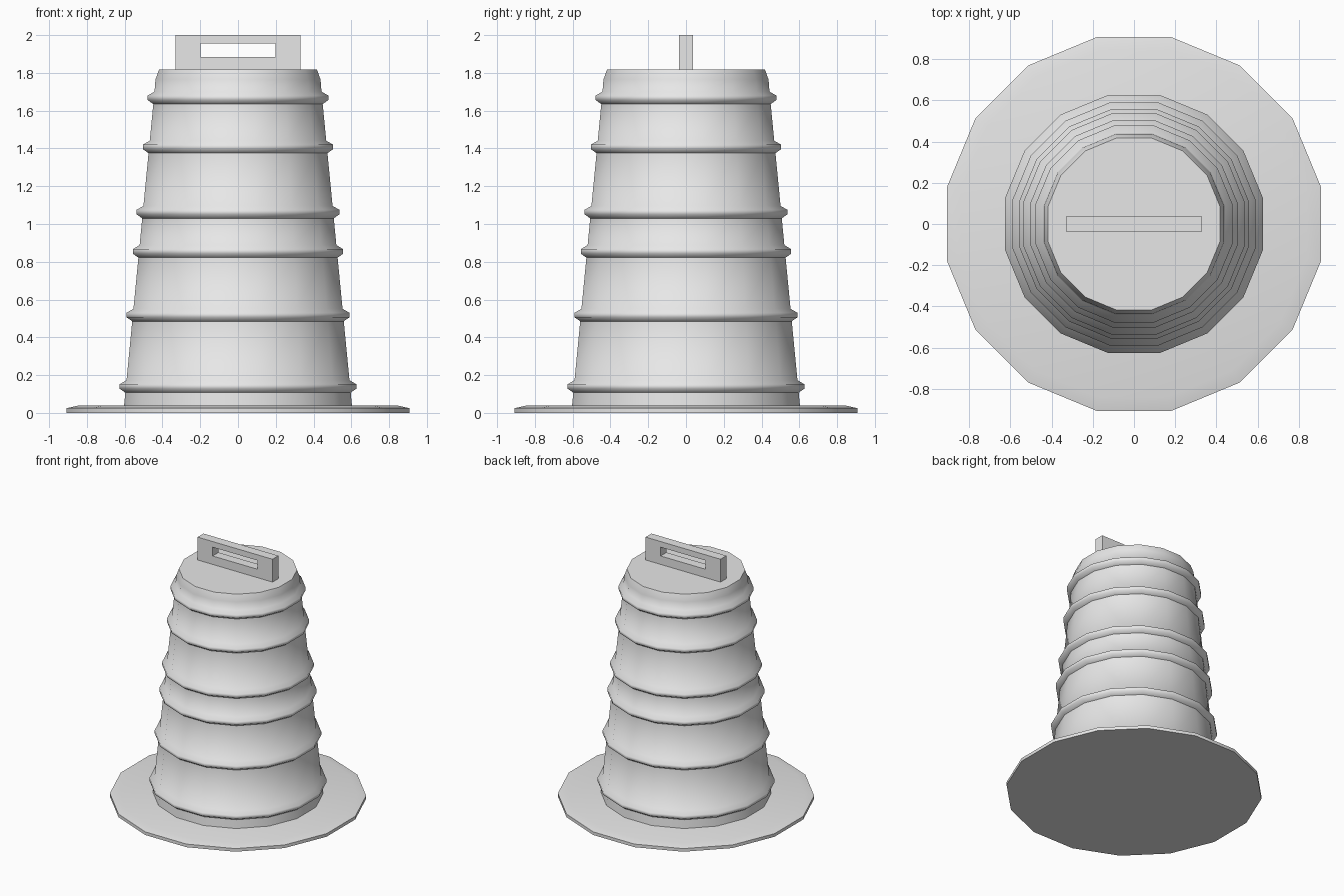
import bpy, bmesh, math
from mathutils import Vector

SIDES = 16
HALF = math.pi / SIDES

cube = bpy.data.objects.get("Cube")
if cube:
    bpy.data.objects.remove(cube, do_unlink=True)

# One grey material for the whole model
grey = bpy.data.materials.new("plain grey")
grey.use_nodes = True
colour = (0.8, 0.8, 0.8, 1.0)
grey.diffuse_color = colour
grey.node_tree.nodes["Principled BSDF"].inputs["Base Color"].default_value = colour


def finish(name, bm, smooth_angle=None):
    bmesh.ops.recalc_face_normals(bm, faces=bm.faces)
    mesh = bpy.data.meshes.new(name)
    bm.to_mesh(mesh)
    bm.free()
    mesh.materials.append(grey)
    obj = bpy.data.objects.new(name, mesh)
    bpy.context.collection.objects.link(obj)
    if smooth_angle:
        bpy.ops.object.select_all(action="DESELECT")
        obj.select_set(True)
        bpy.context.view_layer.objects.active = obj
        bpy.ops.object.shade_smooth_by_angle(angle=math.radians(smooth_angle))
    return obj


def lathe(name, profile, smooth_angle):
    """Closed 16-sided solid; profile holds (distance to flat side, height)."""
    bm = bmesh.new()
    rings = []
    for apothem, z in profile:
        r = apothem / math.cos(HALF)
        rings.append([bm.verts.new((r * math.cos(HALF * (2 * i + 1)),
                                    r * math.sin(HALF * (2 * i + 1)), z))
                      for i in range(SIDES)])
    for low, high in zip(rings, rings[1:]):
        for i in range(SIDES):
            j = (i + 1) % SIDES
            bm.faces.new((low[i], low[j], high[j], high[i]))
    bm.faces.new(rings[0])
    bm.faces.new(rings[-1])
    return finish(name, bm, smooth_angle)


# Flat base with a bevelled rim
lathe("base_plate", [(0.907, 0), (0.907, 0.025), (0.84, 0.04)], 40)


# Tapered body with six raised ribs
def body_radius(z):
    return 0.607 - 0.097 * z


profile = [(body_radius(0.03), 0.03)]
for z in (0.14, 0.518, 0.855, 1.063, 1.408, 1.668):
    profile += [(body_radius(z - 0.033), z - 0.033),
                (body_radius(z) + 0.033, z - 0.012),
                (body_radius(z) + 0.033, z + 0.012),
                (body_radius(z + 0.033), z + 0.033)]
profile += [(0.437, 1.765), (0.418, 1.818)]
lathe("ribbed_body", profile, 60)

# Upright carrying handle with a rectangular slot
bm = bmesh.new()


def rectangle(x, bottom, top):
    return [bm.verts.new((sx * x, -0.037, z))
            for sx, z in ((-1, bottom), (1, bottom), (1, top), (-1, top))]


outer = rectangle(0.33, 1.815, 2.0)
inner = rectangle(0.198, 1.885, 1.955)
faces = []
for i in range(4):
    j = (i + 1) % 4
    faces.append(bm.faces.new((outer[i], outer[j], inner[j], inner[i])))
result = bmesh.ops.extrude_face_region(bm, geom=faces, use_keep_orig=True)
moved = [v for v in result["geom"] if isinstance(v, bmesh.types.BMVert)]
bmesh.ops.translate(bm, verts=moved, vec=Vector((0, 0.074, 0)))
finish("handle", bm)
